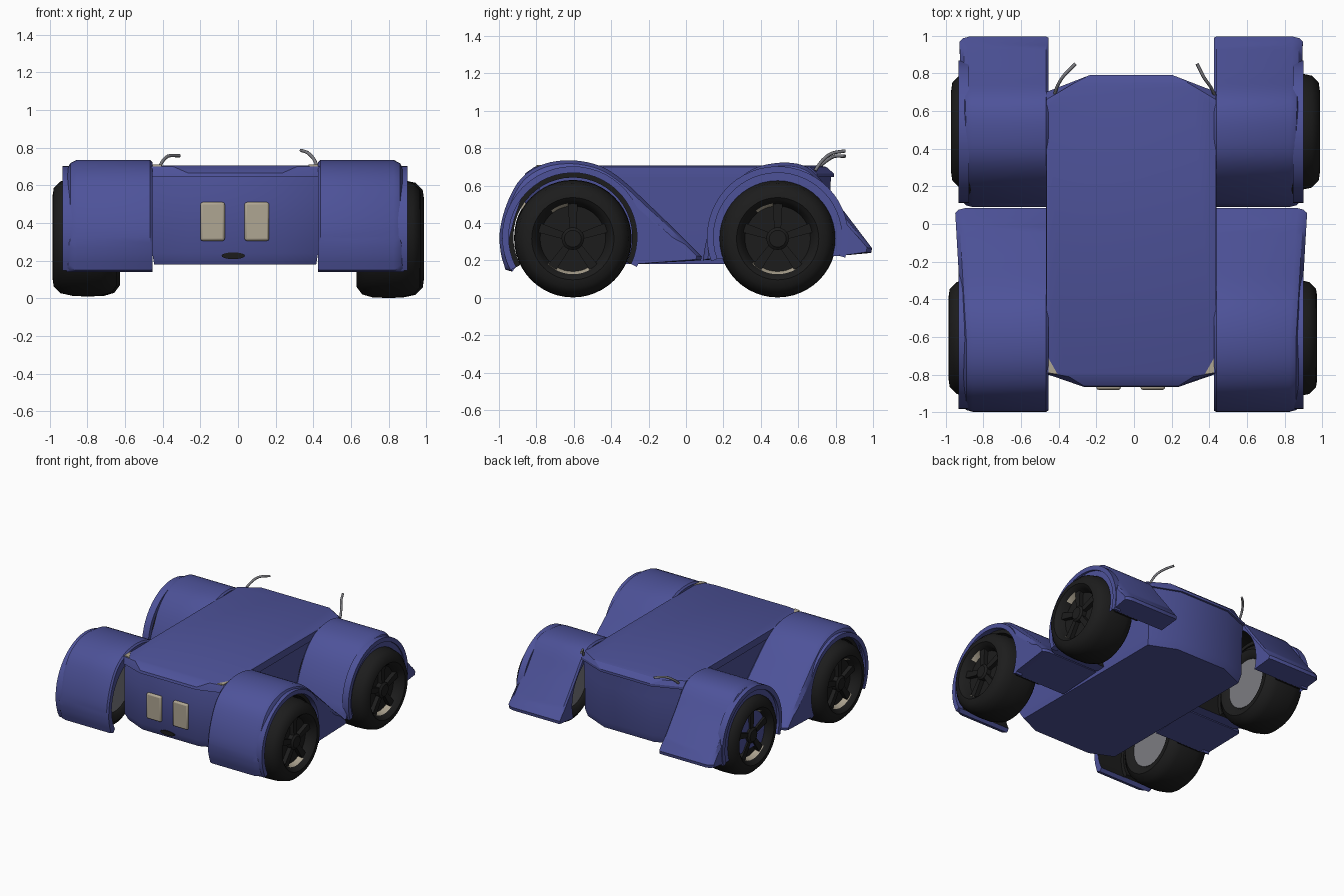
import bpy, bmesh, math
from mathutils import Vector

if "Cube" in bpy.data.objects:
    bpy.data.objects.remove(bpy.data.objects["Cube"])


def material(name, rgb):
    m = bpy.data.materials.new(name)
    m.diffuse_color = (*rgb, 1)
    m.use_nodes = True
    m.node_tree.nodes["Principled BSDF"].inputs["Base Color"].default_value = m.diffuse_color
    return m


BLUE = material("blue paint", (0.075, 0.085, 0.32))
BLACK = material("black rubber", (0.012, 0.012, 0.012))
BEIGE = material("beige trim", (0.43, 0.38, 0.29))
GREY = material("grey metal", (0.20, 0.20, 0.22))
CX = -0.015  # centre line of the bodywork


def finish(bm, name, mats, angle=35, bevel=0):
    bmesh.ops.recalc_face_normals(bm, faces=bm.faces)
    me = bpy.data.meshes.new(name)
    bm.to_mesh(me)
    bm.free()
    for m in mats:
        me.materials.append(m)
    ob = bpy.data.objects.new(name, me)
    bpy.context.collection.objects.link(ob)
    if bevel:
        b = ob.modifiers.new("bevel", 'BEVEL')
        b.width, b.segments = bevel, 2
    bpy.ops.object.select_all(action='DESELECT')
    ob.select_set(True)
    bpy.context.view_layer.objects.active = ob
    bpy.ops.object.shade_smooth_by_angle(angle=math.radians(angle))
    return ob


def loft(bm, rings, caps=True):
    """Bridge equal-length closed rings of points."""
    vs = [[bm.verts.new(p) for p in r] for r in rings]
    n = len(vs[0])
    sides = []
    for a, b in zip(vs, vs[1:]):
        for i in range(n):
            j = (i + 1) % n
            sides.append((i, bm.faces.new((a[i], a[j], b[j], b[i]))))
    if caps:
        bm.faces.new(vs[0])
        bm.faces.new(vs[-1])
    return sides


def smooth_path(pts, steps=4):
    """Catmull-Rom curve through the points."""
    p = [Vector(q) for q in pts]
    p = [2 * p[0] - p[1]] + p + [2 * p[-1] - p[-2]]
    out = []
    for a, b, c, d in zip(p, p[1:], p[2:], p[3:]):
        for k in range(steps):
            t = k / steps
            out.append(0.5 * (2 * b + (c - a) * t + (2 * a - 5 * b + 4 * c - d) * t * t
                              + (3 * b - a - 3 * c + d) * t ** 3))
    return out + [p[-2]]


def box(name, lo, hi, mat, bevel=0):
    bm = bmesh.new()
    loft(bm, [[(x, y, z) for x, y in ((lo[0], lo[1]), (hi[0], lo[1]), (hi[0], hi[1]), (lo[0], hi[1]))]
              for z in (lo[2], hi[2])])
    return finish(bm, name, [mat], bevel=bevel)


# ---- body shell and lid: stacked eight-sided outlines ----
def outline(z, w, front, rear, nose=0.25, shoulder=0.07):
    half = [(nose, front), (w, front + shoulder), (w, rear - 0.09), (nose - 0.03, rear)]
    return [(CX + x, y, z) for x, y in half] + [(CX - x, y, z) for x, y in reversed(half)]


bm = bmesh.new()
loft(bm, [outline(0.18, 0.43, -0.83, 0.74, 0.25, 0.08), outline(0.24, 0.44, -0.855, 0.76),
          outline(0.54, 0.44, -0.86, 0.77), outline(0.645, 0.445, -0.845, 0.775)])
finish(bm, "body_shell", [BLUE])
bm = bmesh.new()
loft(bm, [outline(0.645, 0.452, -0.865, 0.79), outline(0.665, 0.452, -0.86, 0.79),
          outline(0.70, 0.45, -0.81, 0.75, 0.33, 0.02), outline(0.706, 0.435, -0.79, 0.72, 0.36, 0.01)])
finish(bm, "body_lid", [BLUE], 25)

# grille plates, corner lamps and the oval front vent
for x0, x1 in ((-0.20, -0.07), (0.035, 0.165)):
    box("grille_plate", (x0, -0.88, 0.305), (x1, -0.85, 0.51), BEIGE, 0.012)
for s in (-1, 1):
    bm = bmesh.new()
    x = CX + s * 0.44
    loft(bm, [[(x, -0.79, z), (x - s * 0.05, -0.798, z), (x, -0.71, z)] for z in (0.66, 0.709)])
    finish(bm, "corner_lamp", [BEIGE])
bm = bmesh.new()
loft(bm, [[(-0.025 + 0.062 * math.cos(a * math.tau / 20), y, 0.226 + 0.018 * math.sin(a * math.tau / 20))
           for a in range(20)] for y in (-0.862, -0.84)])
finish(bm, "front_vent", [BLACK])

# ---- fenders: side profile with a wheel arch, lofted outwards ----
FRONT = dict(name="front", c=(-0.605, 0.325), a=(-25, 208), flare=0.035, pts=[
    (-0.965, 0.15), (-0.99, 0.24), (-0.995, 0.36), (-0.955, 0.51), (-0.88, 0.64), (-0.76, 0.715),
    (-0.61, 0.735), (-0.46, 0.705), (-0.34, 0.63), (-0.2, 0.50), (-0.05, 0.355), (0.085, 0.22)],
    end=[(0.08, 0.20)], start=[(-0.93, 0.14)])
REAR = dict(name="rear", c=(0.49, 0.325), a=(-17, 200), flare=0.02, pts=[
    (0.09, 0.20), (0.11, 0.31), (0.165, 0.46), (0.25, 0.60), (0.36, 0.69), (0.50, 0.722),
    (0.62, 0.71), (0.70, 0.655), (0.79, 0.535), (0.90, 0.39), (0.995, 0.265)],
    end=[(0.99, 0.24)], start=[])


def arc_pts(c, r, a0, a1, n):
    return [(c[0] + r * math.cos(math.radians(a0 + (a1 - a0) * i / n)),
             c[1] + r * math.sin(math.radians(a0 + (a1 - a0) * i / n))) for i in range(n + 1)]


def fender(f, s):
    c, path = Vector(f["c"]), smooth_path(f["pts"])
    outer = path + [Vector(p) for p in f["end"]]
    arch = [Vector(p) for p in arc_pts(f["c"], 0.345, *f["a"], 32)]
    rest = arch + [Vector(p) for p in f["start"]]
    rings = []
    for x, pull in ((0.44, 0.012), (0.452, 0), (0.84, 0), (0.875, 0.018), (0.895, 0.055)):
        ring = [p + (c - p).normalized() * pull * (1 if p.y > 0.3 else 0.5) for p in outer] + rest
        rings.append([(CX + s * (x + (f["flare"] * max(0, (p.x - c.x) / 0.6) if x > 0.8 else 0)), p.x, p.y)
                      for p in ring])
    bm = bmesh.new()
    n0 = len(outer)
    for i, face in loft(bm, rings):
        if n0 <= i < n0 + len(arch) - 1:
            face.material_index = 1  # dark wheel well
    finish(bm, f["name"] + "_fender", [BLUE, BLACK], 32)


def half_ring(name, f, s, r0, r1, x0, x1, mat):
    prof = arc_pts(f["c"], r1, *f["a"], 32) + arc_pts(f["c"], r0, *f["a"], 32)[::-1]
    bm = bmesh.new()
    loft(bm, [[(CX + s * x, *p) for p in prof] for x in (x0, x1)])
    finish(bm, name, [mat])


# ---- wheels: lathed tyre with a recessed rim, hub and five spokes ----
# (radius, distance from the centre line), inside to outside
TYRE = [(0.19, 0.66), (0.21, 0.64), (0.255, 0.635), (0.295, 0.665), (0.311, 0.72), (0.314, 0.80),
        (0.311, 0.87), (0.297, 0.935), (0.26, 0.972), (0.22, 0.978), (0.205, 0.965), (0.19, 0.945), (0.175, 0.905)]


def wheel(f, s, shift):
    cy, cz, n = f["c"][0], 0.32 - 0.004 * s, 48
    bm = bmesh.new()

    def at(r, x, t):
        return (shift + s * x, cy + r * math.cos(t), cz + r * math.sin(t))
    angles = [i * math.tau / n for i in range(n)]
    sides = loft(bm, [[at(r, x, t) for t in angles] for r, x in TYRE])
    for k, (i, face) in enumerate(sides):
        deg = i * 360 / n
        if k // n == len(TYRE) - 2 and (95 <= deg <= 125 or 220 <= deg < 300):
            face.material_index = 1  # trim showing inside the rim
    bm.faces.ensure_lookup_table()
    bm.faces[len(sides)].material_index = 2  # inner disc
    finish(bm, f["name"] + "_wheel", [BLACK, BEIGE, GREY], 40)
    bm = bmesh.new()
    loft(bm, [[at(r, x, t) for t in angles[::2]] for r, x in ((0.06, 0.90), (0.06, 0.94), (0.045, 0.952))])
    for k in range(5):
        t = math.pi / 2 + k * math.tau / 5
        loft(bm, [[at(r, x, t + w / r) for r, w in ((0.04, -0.018), (0.19, -0.026), (0.19, 0.026), (0.04, 0.018))]
                  for x in (0.90, 0.938)])
    finish(bm, f["name"] + "_wheel_spokes", [BLACK])


for f, shift in ((FRONT, -0.006), (REAR, 0.008)):
    for s in (-1, 1):
        fender(f, s)
        half_ring(f["name"] + "_arch_lip", f, s, 0.343, 0.378, 0.86, 0.915, BLUE)
        half_ring(f["name"] + "_arch_liner", f, s, 0.318, 0.346, 0.66, 0.87, BLACK)
        wheel(f, s, shift)

# ---- curved rear antennae ----
for name, pts in (("left_antenna", [(-0.42, 0.69, 0.68), (-0.405, 0.735, 0.72), (-0.37, 0.79, 0.755), (-0.31, 0.85, 0.757)]),
                  ("right_antenna", [(0.425, 0.69, 0.68), (0.405, 0.73, 0.735), (0.37, 0.78, 0.772), (0.335, 0.85, 0.785)])):
    path = smooth_path(pts)
    bm = bmesh.new()
    rings = []
    for i, p in enumerate(path):
        d = (path[min(i + 1, len(path) - 1)] - path[max(i - 1, 0)]).normalized()
        u = d.cross(Vector((1, 0, 0))).normalized()
        v = d.cross(u)
        rings.append([p + 0.009 * (u * math.cos(k * math.tau / 8) + v * math.sin(k * math.tau / 8)) for k in range(8)])
    loft(bm, rings)
    finish(bm, name, [GREY], 60)
